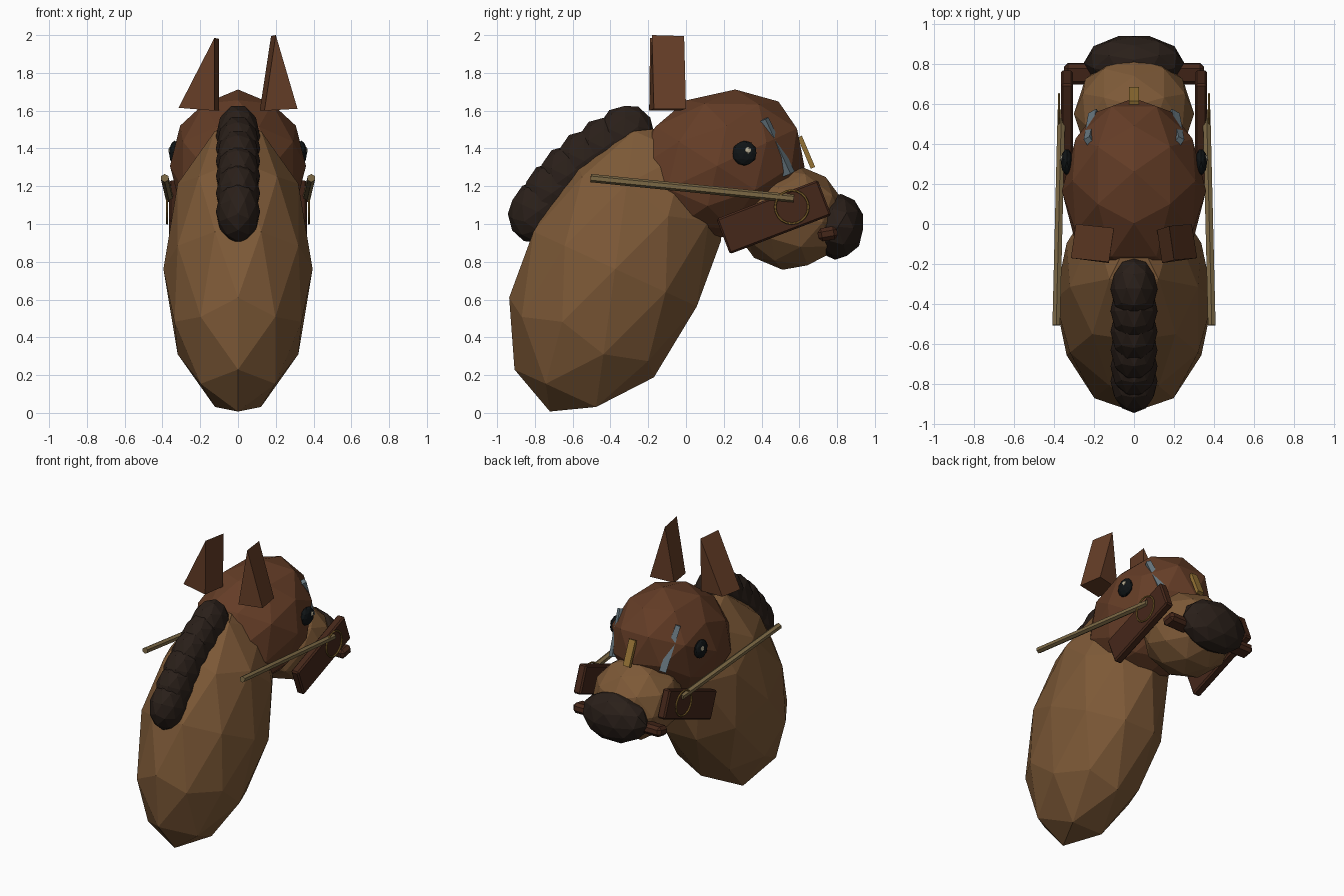
import bpy, bmesh, math
from mathutils import Matrix, Vector

if "Cube" in bpy.data.objects:
    bpy.data.objects.remove(bpy.data.objects["Cube"])


def material(name, rgb):
    m = bpy.data.materials.new(name)
    m.diffuse_color = (*rgb, 1)
    m.use_nodes = True
    m.node_tree.nodes["Principled BSDF"].inputs["Base Color"].default_value = m.diffuse_color
    return m


COAT = material("light_coat", (0.205, 0.10, 0.038))
HEAD = material("dark_coat", (0.13, 0.047, 0.02))
HAIR = material("dark_hair", (0.023, 0.014, 0.010))
LEATHER = material("leather", (0.06, 0.02, 0.01))
ROPE = material("rope", (0.20, 0.14, 0.06))
STEEL = material("blue_grey", (0.14, 0.19, 0.22))
GOLD = material("brass", (0.30, 0.17, 0.035))
EYE = material("eye_black", (0.005, 0.007, 0.008))
GLINT = material("eye_glint", (0.5, 0.45, 0.32))


def finish(name, bm, matrix, mat):
    bm.transform(matrix)
    bmesh.ops.recalc_face_normals(bm, faces=bm.faces)
    me = bpy.data.meshes.new(name)
    bm.to_mesh(me)
    bm.free()
    me.materials.append(mat)
    ob = bpy.data.objects.new(name, me)
    bpy.context.collection.objects.link(ob)
    return ob


def blob(name, centre, radii, tilt, mat, sub=2):
    """Faceted ellipsoid, tilted about the x axis."""
    bm = bmesh.new()
    bmesh.ops.create_icosphere(bm, subdivisions=sub, radius=1)
    m = (Matrix.Translation(centre) @ Matrix.Rotation(math.radians(tilt), 4, 'X')
         @ Matrix.Diagonal((*radii, 1)) @ Matrix.Rotation(math.pi / 2, 4, 'Z'))
    return finish(name, bm, m, mat)


def box(name, centre, size, tilt, mat, bevel=0.0):
    bm = bmesh.new()
    bmesh.ops.create_cube(bm, size=1)
    bm.transform(Matrix.Diagonal((*size, 1)))
    if bevel:
        bmesh.ops.bevel(bm, geom=bm.edges[:], offset=bevel, segments=1, affect='EDGES')
    m = Matrix.Translation(centre) @ Matrix.Rotation(math.radians(tilt), 4, 'X')
    return finish(name, bm, m, mat)


def rod(name, a, b, radius, sides, mat, r2=None, squash=1.0):
    a, b = Vector(a), Vector(b)
    bm = bmesh.new()
    bmesh.ops.create_cone(bm, cap_ends=True, segments=sides, radius1=radius,
                          radius2=r2 or radius, depth=(b - a).length)
    m = (Matrix.Translation((a + b) / 2)
         @ (b - a).to_track_quat('Z', 'Y').to_matrix().to_4x4()
         @ Matrix.Diagonal((squash, 1, 1, 1)))
    return finish(name, bm, m, mat)


def wedge(name, front, back, mat):
    bm = bmesh.new()
    f = [bm.verts.new(p) for p in front]
    k = [bm.verts.new(p) for p in back]
    bm.faces.new(f)
    bm.faces.new(k[::-1])
    for i in range(3):
        j = (i + 1) % 3
        bm.faces.new((f[i], k[i], k[j], f[j]))
    return finish(name, bm, Matrix(), mat)


def ring(name, centre, major, minor, mat, n=20, m=6):
    """Torus lying in the y-z plane."""
    bm = bmesh.new()
    v = []
    for i in range(n):
        a = 2 * math.pi * i / n
        for j in range(m):
            b = 2 * math.pi * j / m
            r = major + minor * math.cos(b)
            v.append(bm.verts.new((minor * math.sin(b), r * math.cos(a), r * math.sin(a))))
    for i in range(n):
        for j in range(m):
            p, q, s = (i + 1) % n, (j + 1) % m, i * m
            bm.faces.new((v[s + j], v[p * m + j], v[p * m + q], v[s + q]))
    return finish(name, bm, Matrix.Translation(centre), mat)


# Neck, head, muzzle and nose
blob("neck", (0, -0.375, 0.762), (0.395, 0.5, 0.83), -24.6, COAT)
blob("head", (0, 0.165, 1.308), (0.36, 0.49, 0.383), 25, HEAD)
blob("muzzle", (0, 0.55, 1.035), (0.30, 0.30, 0.28), -8, COAT)
blob("nose", (0, 0.805, 0.985), (0.25, 0.14, 0.175), -5, HAIR)

# Mane of overlapping tufts along the crest
for i in range(6):
    t = i / 5
    bulge = 0.03 * math.sin(math.pi * t)
    blob(f"mane_tuft_{i + 1}",
         (0, -0.785 + 0.46 * t - bulge, 1.065 + 0.40 * t + bulge),
         (0.117, 0.155, 0.172), -25, HAIR)

# Ears: wedges leaning slightly apart
wedge("ear_right",
      [(0.20, -0.18, 2.0), (0.14, -0.195, 1.6), (0.315, -0.17, 1.61)],
      [(0.175, -0.01, 1.995), (0.115, -0.03, 1.6), (0.288, 0.0, 1.61)], HEAD)
wedge("ear_left",
      [(-0.125, -0.19, 1.985), (-0.315, -0.17, 1.615), (-0.125, -0.195, 1.6)],
      [(-0.10, -0.02, 1.98), (-0.29, 0.0, 1.62), (-0.10, -0.03, 1.6)], HEAD)

# Paired eyes and bridle parts
for s, side in ((-1, "left"), (1, "right")):
    blob(f"eye_{side}", (s * 0.335, 0.31, 1.375), (0.03, 0.066, 0.066), 0, EYE)
    blob(f"eye_glint_{side}", (s * 0.36, 0.328, 1.39), (0.01, 0.019, 0.019), 0, GLINT, 1)
    box(f"cheek_plate_{side}", (s * 0.335, 0.465, 1.037), (0.06, 0.575, 0.20), 21, LEATHER, 0.01)
    ring(f"bit_ring_{side}", (s * 0.375, 0.56, 1.09), 0.088, 0.006, GOLD)
    rod(f"rein_{side}", (s * 0.388, -0.505, 1.243), (s * 0.362, 0.57, 1.135), 0.022, 6, ROPE)
    rod(f"brow_strap_{side}", (s * 0.195, 0.545, 1.265), (s * 0.228, 0.415, 1.555),
        0.034, 4, STEEL, 0.024)

# Mouth bar and nose bridge strip
box("mouth_bar", (0, 0.75, 0.948), (0.70, 0.105, 0.07), 10, LEATHER, 0.02)
box("bridge_strip", (0, 0.637, 1.38), (0.05, 0.025, 0.18), 23, GOLD)
